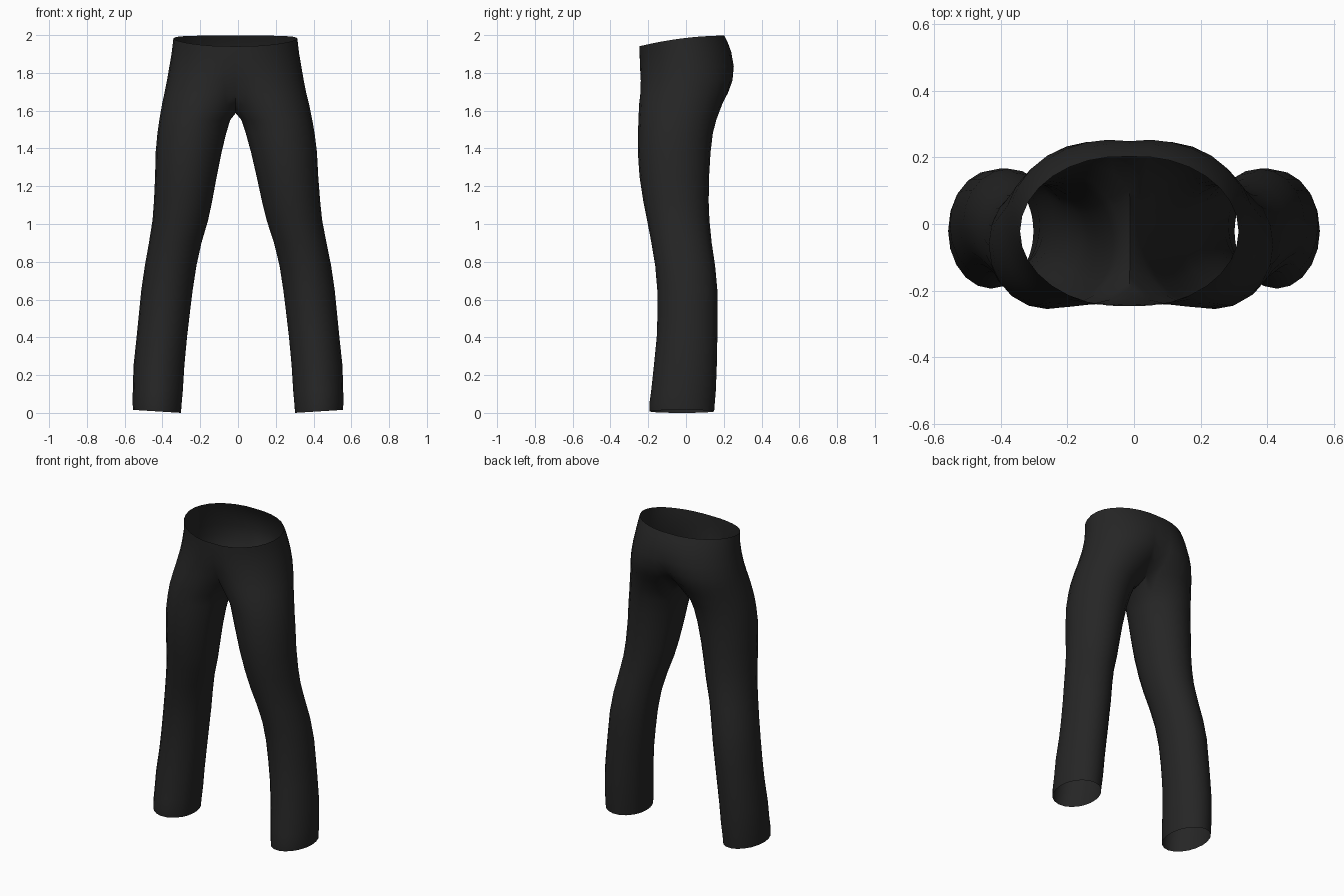
import bpy, bmesh, math

if "Cube" in bpy.data.objects:
    bpy.data.objects.remove(bpy.data.objects["Cube"])

OUT, INN = 16, 10   # segments on the outer side and on the inner thigh side

# Hip rings, top down: z, inner x (past the middle is cut off), outer x, front y, back y, tilt
HIPS = [
    (1.985, -0.28, 0.328, -0.247, 0.203, 1.0),
    (1.95, -0.285, 0.332, -0.247, 0.222, 0.8),
    (1.90, -0.28, 0.338, -0.246, 0.242, 0.5),
    (1.83, -0.24, 0.350, -0.243, 0.253, 0.2),
    (1.76, -0.17, 0.362, -0.241, 0.248, 0.0),
    (1.69, -0.09, 0.376, -0.243, 0.222, 0.0),
    (1.635, -0.043, 0.389, -0.248, 0.192, 0.0),
]
# Leg rings, top down: z, inner x, outer x, front y, back y
LEGS = [
    (1.55, 0.030, 0.405, -0.252, 0.160),
    (1.48, 0.052, 0.416, -0.254, 0.142),
    (1.38, 0.078, 0.427, -0.255, 0.130),
    (1.25, 0.106, 0.432, -0.246, 0.122),
    (1.12, 0.132, 0.440, -0.226, 0.120),
    (1.02, 0.155, 0.449, -0.206, 0.124),
    (0.90, 0.192, 0.470, -0.183, 0.136),
    (0.78, 0.220, 0.493, -0.163, 0.154),
    (0.65, 0.240, 0.512, -0.152, 0.166),
    (0.52, 0.256, 0.525, -0.151, 0.166),
    (0.40, 0.270, 0.537, -0.155, 0.166),
    (0.25, 0.284, 0.553, -0.170, 0.163),
    (0.12, 0.292, 0.557, -0.184, 0.158),
    (0.04, 0.299, 0.558, -0.194, 0.152),
    (0.00, 0.302, 0.556, -0.192, 0.149),
]


def oval(xin, xout, yf, yb, a):
    """Point on an oval cross-section at angle a (0 = outer side)."""
    return ((xin + xout) / 2 + (xout - xin) / 2 * math.cos(a),
            (yf + yb) / 2 + (yb - yf) / 2 * math.sin(a))


def bridge(bm, upper, lower):
    for i in range(len(upper) - 1):
        bm.faces.new((upper[i], lower[i], lower[i + 1], upper[i + 1]))


bm = bmesh.new()

# Hips: half rings from front middle to back middle
prev = None
for z, xin, xout, yf, yb, tilt in HIPS:
    phi = math.acos(-(xin + xout) / (xout - xin))
    ring = []
    for i in range(OUT + 1):
        x, y = oval(xin, xout, yf, yb, phi * (2 * i / OUT - 1))
        if i in (0, OUT):
            x = 0.0
        ring.append(bm.verts.new((x, y, z + tilt * (0.115 * y - 0.26 * y * y))))
    if prev:
        bridge(bm, prev, ring)
    prev = ring

# Crotch seam: a curve dipping from back to front in the middle
front, back = prev[0], prev[-1]
seam = []
for j in range(1, INN):
    t = j / INN
    seam.append(bm.verts.new((0, back.co.y + (front.co.y - back.co.y) * t,
                              1.635 - 0.048 * math.sin(math.pi * t) ** 0.8)))
prev = prev + seam + [front]

# Leg: full rings down to an open, slightly slanted hem
angles = [phi * (2 * i / OUT - 1) for i in range(OUT + 1)]
angles += [phi + (2 * math.pi - 2 * phi) * j / INN for j in range(1, INN)]
for z, xin, xout, yf, yb in LEGS:
    ring = []
    for a in angles:
        x, y = oval(xin, xout, yf, yb, a)
        slant = 0.016 * (x - xin) / (xout - xin) if z < 0.1 else 0
        ring.append(bm.verts.new((x, y, z + slant)))
    ring.append(ring[0])
    bridge(bm, prev, ring)
    prev = ring

# Mirror to the other half and weld the middle seam
copy = bmesh.ops.duplicate(bm, geom=bm.verts[:] + bm.edges[:] + bm.faces[:])["geom"]
for v in copy:
    if isinstance(v, bmesh.types.BMVert):
        v.co.x = -v.co.x
bmesh.ops.reverse_faces(bm, faces=[f for f in copy if isinstance(f, bmesh.types.BMFace)])
bmesh.ops.remove_doubles(bm, verts=bm.verts[:], dist=0.0005)

# Slight sideways lean of the hips
for v in bm.verts:
    v.co.x -= 0.014 * min(1, max(0, (v.co.z - 0.8) / 0.9))
bmesh.ops.recalc_face_normals(bm, faces=bm.faces[:])
side = max(bm.faces, key=lambda f: f.calc_center_median().x)
if side.normal.x < 0:
    bmesh.ops.reverse_faces(bm, faces=bm.faces[:])

mesh = bpy.data.meshes.new("trousers")
bm.to_mesh(mesh)
bm.free()
trousers = bpy.data.objects.new("trousers", mesh)
bpy.context.collection.objects.link(trousers)

cloth = bpy.data.materials.new("black cloth")
cloth.diffuse_color = (0.019, 0.019, 0.019, 1)
cloth.use_nodes = True
cloth.node_tree.nodes["Principled BSDF"].inputs["Base Color"].default_value = cloth.diffuse_color
mesh.materials.append(cloth)

bpy.context.view_layer.objects.active = trousers
trousers.select_set(True)
bpy.ops.object.shade_smooth_by_angle(angle=math.radians(60))
